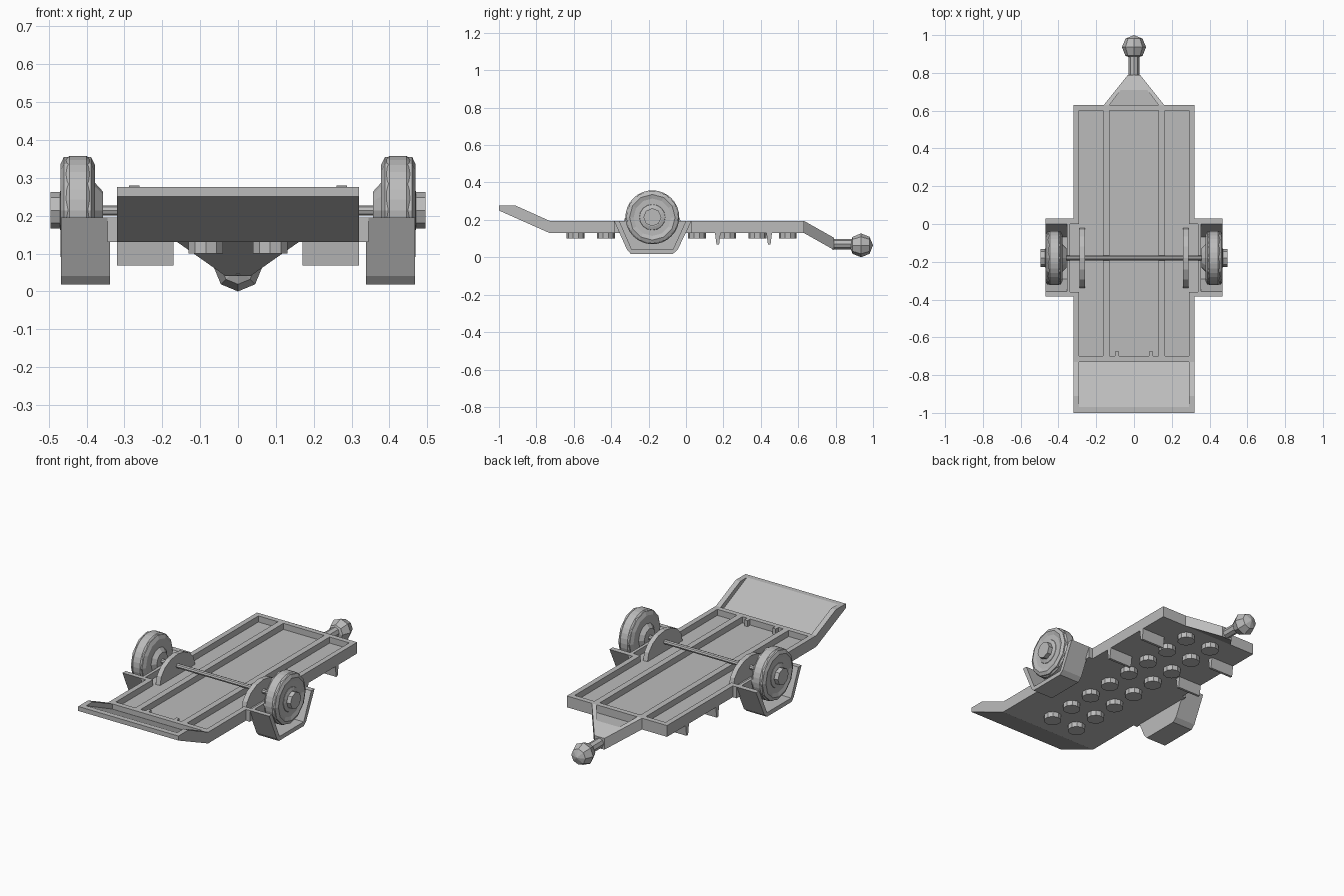
import bpy, bmesh, math
from mathutils import Matrix, Vector

cube = bpy.data.objects.get("Cube")
if cube:
    bpy.data.objects.remove(cube, do_unlink=True)

grey = bpy.data.materials.new("plain grey")
grey.use_nodes = True
colour = (0.5, 0.5, 0.5, 1)
grey.diffuse_color = colour
grey.node_tree.nodes["Principled BSDF"].inputs["Base Color"].default_value = colour


def finish(name, bm):
    bmesh.ops.recalc_face_normals(bm, faces=bm.faces)
    mesh = bpy.data.meshes.new(name)
    bm.to_mesh(mesh)
    bm.free()
    mesh.materials.append(grey)
    ob = bpy.data.objects.new(name, mesh)
    bpy.context.scene.collection.objects.link(ob)
    return ob


def prism(name, outline, lo, hi, axis="x"):
    """Extrude an outline: (y, z) points along x, or (x, y) points along z."""
    bm = bmesh.new()
    place = (lambda p: (lo, *p)) if axis == "x" else (lambda p: (*p, lo))
    face = bm.faces.new([bm.verts.new(place(p)) for p in outline])
    new = bmesh.ops.extrude_face_region(bm, geom=[face])["geom"]
    shift = Vector((hi - lo, 0, 0)) if axis == "x" else Vector((0, 0, hi - lo))
    bmesh.ops.translate(bm, vec=shift, verts=[g for g in new if isinstance(g, bmesh.types.BMVert)])
    return finish(name, bm)


def box(name, x, y, z):
    return prism(name, [(y[0], z[0]), (y[1], z[0]), (y[1], z[1]), (y[0], z[1])], *x)


def lathe(name, profile, sides, y, z):
    """Spin (x, radius) points about an axle along x."""
    bm = bmesh.new()
    rings = []
    for x, r in profile:
        angles = [2 * math.pi * i / sides for i in range(sides)]
        rings.append([bm.verts.new((x, y + r * math.sin(a), z + r * math.cos(a))) for a in angles])
    for a, b in zip(rings, rings[1:]):
        for i in range(sides):
            j = (i + 1) % sides
            bm.faces.new((a[i], a[j], b[j], b[i]))
    bm.faces.new(rings[0])
    bm.faces.new(rings[-1])
    return finish(name, bm)


def mirror(ob):
    ob.modifiers.new("Mirror", "MIRROR")
    return ob


BASE, FLOOR, TOP = 0.13, 0.16, 0.195
FRONT, BACK, SIDE, RIM = -0.73, 0.63, 0.32, 0.03
AXLE_Y, AXLE_Z = -0.18, 0.214

# Deck floor, rim and long ribs
box("deck_floor", (-SIDE, SIDE), (FRONT, BACK), (BASE, FLOOR))
box("front_rim", (-SIDE, SIDE), (FRONT, FRONT + RIM), (FLOOR, TOP))
box("back_rim", (-SIDE, SIDE), (BACK - RIM, BACK), (FLOOR, TOP))
mirror(box("rear_side_rim", (SIDE - RIM, SIDE), (0, BACK - RIM), (FLOOR, TOP)))
mirror(box("front_side_rim", (SIDE - RIM, SIDE), (FRONT + RIM, -0.36), (FLOOR, TOP)))
mirror(box("deck_rib", (0.13, 0.165), (FRONT + RIM, BACK - RIM), (FLOOR, TOP)))
mirror(box("deck_tab", (0.08, 0.1), (FRONT + RIM, -0.675), (FLOOR, TOP)))
mirror(box("deck_side_floor", (SIDE, 0.345), (-0.375, 0.02), (BASE, FLOOR)))
for y in ((0, 0.03), (-0.385, -0.36)):
    mirror(box("deck_side_rim", (SIDE, 0.345), y, (BASE, TOP)))

# Loading ramp with raised sides
prism("ramp_plate", [(FRONT, BASE), (-1, 0.25), (-1, 0.276), (-0.97, 0.276), (FRONT, FLOOR + 0.005)], -0.29, 0.29)
mirror(prism("ramp_side", [(FRONT, BASE), (-1, 0.25), (-1, 0.276), (-0.91, 0.276), (FRONT, TOP)], 0.29, SIDE))

# Wheel troughs: an open strip with an inner wall
outer = [(-0.385, TOP), (-0.315, 0.04), (-0.295, 0.018), (-0.07, 0.018), (-0.045, 0.04), (0.03, TOP)]
inner = [(0.0, TOP), (-0.07, 0.042), (-0.29, 0.042), (-0.357, TOP)]
mirror(prism("wheel_trough", outer + inner, 0.34, 0.468))
mirror(prism("trough_wall", outer, 0.338, 0.356))

# Axle and its half-round supports
lathe("axle", [(-0.37, 0.013), (0.37, 0.013)], 8, AXLE_Y, AXLE_Z)
arch = [(AXLE_Y + 0.16 * math.cos(a), FLOOR + 0.12 * math.sin(a))
        for a in [math.pi * i / 8 for i in range(9)]]
mirror(prism("axle_support", arch, 0.26, 0.288))

# Wheels: faceted tyre, round tread band, hub and inner cone
mirror(lathe("tyre", [(0.378, 0.07), (0.378, 0.12), (0.388, 0.141), (0.46, 0.141), (0.469, 0.122),
                      (0.462, 0.1), (0.452, 0.095), (0.452, 0.075)], 12, AXLE_Y, AXLE_Z))
mirror(lathe("tread_band", [(0.385, 0.13), (0.4, 0.144), (0.445, 0.144), (0.462, 0.13)], 32, AXLE_Y, AXLE_Z))
mirror(lathe("wheel_disc", [(0.45, 0.078), (0.464, 0.068), (0.47, 0.05)], 16, AXLE_Y, AXLE_Z))
mirror(lathe("wheel_hub", [(0.44, 0.048), (0.495, 0.048)], 8, AXLE_Y, AXLE_Z))
mirror(lathe("wheel_cone", [(0.357, 0.05), (0.378, 0.073)], 12, AXLE_Y, AXLE_Z))

# Tongue: sloped sides around a flat recess
def tongue_slope(name, outline):
    """A flat outline raised into a slab that drops towards the hitch."""
    ob = prism(name, outline, BASE, TOP, "z")
    for v in ob.data.vertices:
        v.co.z -= (v.co.y - BACK) / 0.16 * 0.09
    return ob

mirror(tongue_slope("tongue_side", [(0.16, BACK), (0.032, 0.79), (0, 0.79), (0, 0.71), (0.07, 0.71), (0.13, BACK)]))
lower = prism("tongue_floor", [(-0.13, BACK), (0.13, BACK), (0.07, 0.71), (-0.07, 0.71)], BASE, 0.15, "z")
for v in lower.data.vertices:
    if v.co.z < 0.14:
        v.co.z -= (v.co.y - BACK) / 0.16 * 0.09

# Hitch rod and ball, both turned to point backwards
turn = Matrix.Rotation(math.pi / 2, 4, "X")
bm = bmesh.new()
bmesh.ops.create_cone(bm, cap_ends=True, segments=8, radius1=0.028, radius2=0.028, depth=0.13,
                      matrix=Matrix.Translation((0, 0.845, 0.071)) @ turn)
finish("hitch_rod", bm)
bm = bmesh.new()
bmesh.ops.create_uvsphere(bm, u_segments=8, v_segments=4, radius=0.064,
                          matrix=Matrix.Translation((0, 0.936, 0.064)) @ turn)
finish("hitch_ball", bm)

# Round studs and hanging plates under the deck
bm = bmesh.new()
for i in range(8):
    for x in (-0.085, 0.085):
        bmesh.ops.create_cone(bm, cap_ends=True, segments=10, radius1=0.048, radius2=0.048, depth=0.04,
                              matrix=Matrix.Translation((x, -0.59 + i * 0.162, 0.12)))
finish("underside_studs", bm)
for y in (0.17, 0.445):
    mirror(prism("hanging_plate", [(y - 0.015, BASE), (y - 0.007, 0.068), (y + 0.007, 0.068), (y + 0.015, BASE)], 0.17, SIDE))
